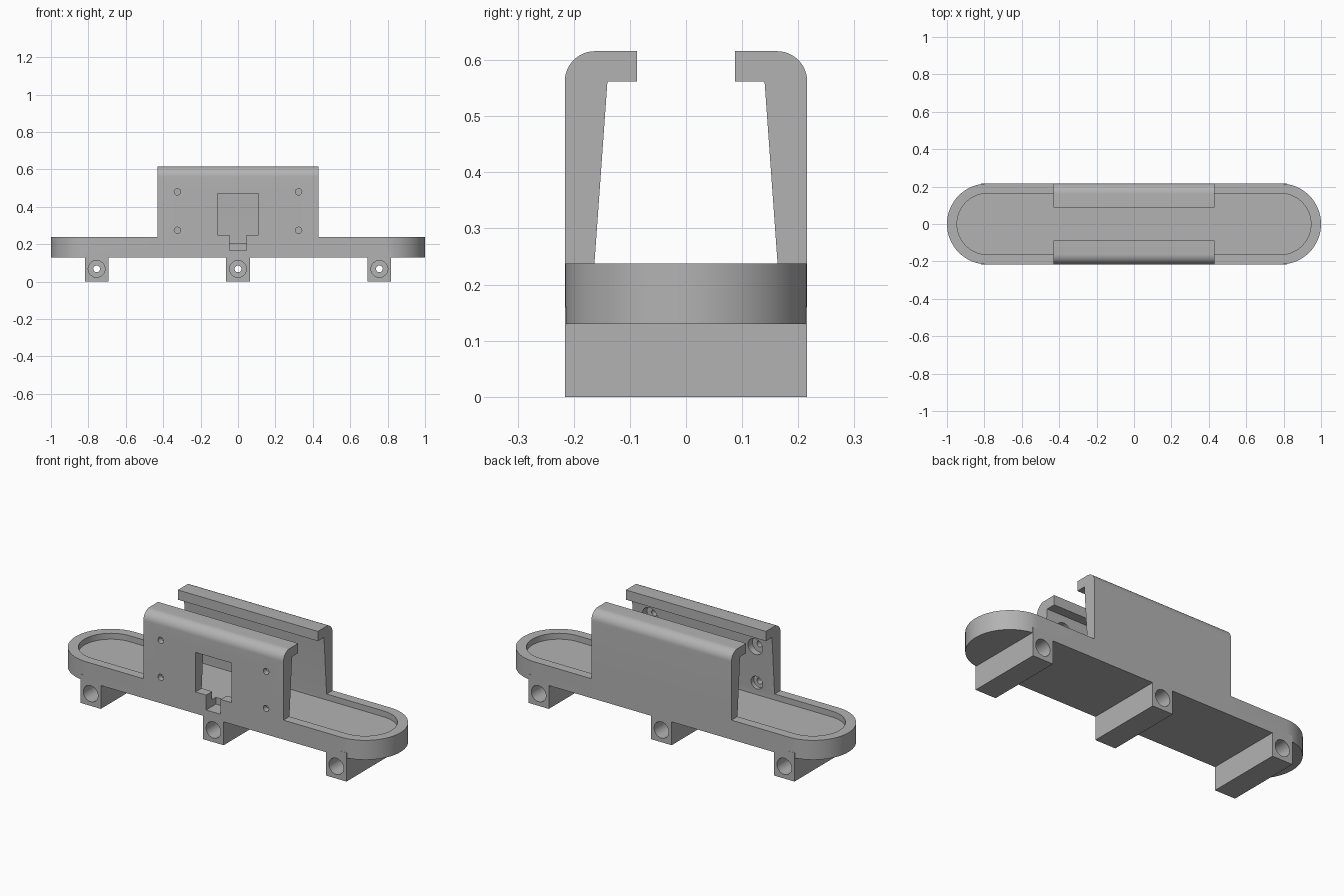
import bpy, bmesh, math
from mathutils import Vector

old = bpy.data.objects.get("Cube")
if old:
    bpy.data.objects.remove(old, do_unlink=True)

HALF_Y = 0.216
FLOOR_Z, DECK_Z, RIM_Z = 0.13, 0.205, 0.238
WALL_X = 0.431

grey = bpy.data.materials.new("light_grey_plastic")
grey.use_nodes = True
grey.diffuse_color = (0.45, 0.45, 0.45, 1)
grey.node_tree.nodes["Principled BSDF"].inputs["Base Color"].default_value = (0.45, 0.45, 0.45, 1)


def prism(name, points, axis, low, high):
    """Extrude a 2D outline from low to high along the x, y or z axis."""
    place = {"x": lambda a, b: Vector((low, a, b)),
             "y": lambda a, b: Vector((a, low, b)),
             "z": lambda a, b: Vector((a, b, low))}[axis]
    step = Vector([(high - low) * (axis == k) for k in "xyz"])
    bm = bmesh.new()
    face = bm.faces.new([bm.verts.new(place(a, b)) for a, b in points])
    extruded = bmesh.ops.extrude_face_region(bm, geom=[face])["geom"]
    bmesh.ops.translate(bm, vec=step, verts=[v for v in extruded if isinstance(v, bmesh.types.BMVert)])
    bmesh.ops.recalc_face_normals(bm, faces=bm.faces)
    mesh = bpy.data.meshes.new(name)
    bm.to_mesh(mesh)
    bm.free()
    mesh.materials.append(grey)
    obj = bpy.data.objects.new(name, mesh)
    bpy.context.collection.objects.link(obj)
    return obj


def rect(a0, a1, b0, b1):
    return [(a0, b0), (a1, b0), (a1, b1), (a0, b1)]


def arc(ca, cb, r, start, end, n):
    angles = [math.radians(start + (end - start) * i / n) for i in range(n + 1)]
    return [(ca + r * math.cos(t), cb + r * math.sin(t)) for t in angles]


def stadium(half_length, r):
    c = half_length - r
    return arc(c, 0, r, -90, 90, 32) + arc(-c, 0, r, 90, 270, 32)


def bore(x, z, r, low, high):
    return prism("bore_cutter", arc(x, z, r, 0, 360, 32)[:-1], "y", low, high)


def combine(target, other, operation):
    """Apply a boolean and discard the second object."""
    other.hide_render = True
    mod = target.modifiers.new(operation.lower(), "BOOLEAN")
    mod.operation, mod.object, mod.solver = operation, other, "EXACT"
    bpy.ops.object.select_all(action="DESELECT")
    bpy.context.view_layer.objects.active = target
    target.select_set(True)
    bpy.ops.object.modifier_apply(modifier=mod.name)
    bpy.data.objects.remove(other, do_unlink=True)


# Rounded tray with a shallow recess
body = prism("clip_tray_body", stadium(1, HALF_Y), "z", FLOOR_Z, RIM_Z)
combine(body, prism("recess_cutter", stadium(0.946, 0.164), "z", DECK_Z, 0.4), "DIFFERENCE")

# Clamp walls with rounded shoulders and inward lips
for side in (-1, 1):
    outline = [(0.168, 0.17), (HALF_Y, 0.17)]
    outline += arc(HALF_Y - 0.054, 0.562, 0.054, 0, 90, 12)
    outline += [(0.087, 0.616), (0.087, 0.562), (0.14, 0.562)]
    wall = prism("clamp_wall", [(side * y, z) for y, z in outline], "x", -WALL_X, WALL_X)
    combine(body, wall, "UNION")

# Mounting feet, each with a through hole counterbored at both ends
for x in (-0.756, 0, 0.756):
    foot = prism("mounting_foot", rect(x - 0.063, x + 0.063, 0, 0.16), "y", -HALF_Y, HALF_Y)
    combine(foot, bore(x, 0.068, 0.018, -0.3, 0.3), "DIFFERENCE")
    for side in (-1, 1):
        combine(foot, bore(x, 0.068, 0.045, *sorted((side * 0.1, side * 0.3))), "DIFFERENCE")
    combine(body, foot, "UNION")

# Window with a lower notch through the front wall
window = [(-0.11, 0.25), (-0.045, 0.25), (-0.045, 0.167), (0.045, 0.167),
          (0.045, 0.25), (0.11, 0.25), (0.11, 0.47), (-0.11, 0.47)]
combine(body, prism("window_cutter", window, "y", -0.3, -0.13), "DIFFERENCE")

# Four screw holes in the front wall, counterbored on the inside
for x in (-0.324, 0.324):
    for z in (0.274, 0.48):
        combine(body, bore(x, z, 0.017, -0.3, -0.1), "DIFFERENCE")
        combine(body, bore(x, z, 0.045 if z > 0.4 else 0.036, -0.185, -0.1), "DIFFERENCE")

# Smooth the round surfaces and keep the corners crisp
bpy.ops.object.select_all(action="DESELECT")
body.select_set(True)
bpy.context.view_layer.objects.active = body
bpy.ops.object.shade_smooth_by_angle(angle=math.radians(30))
